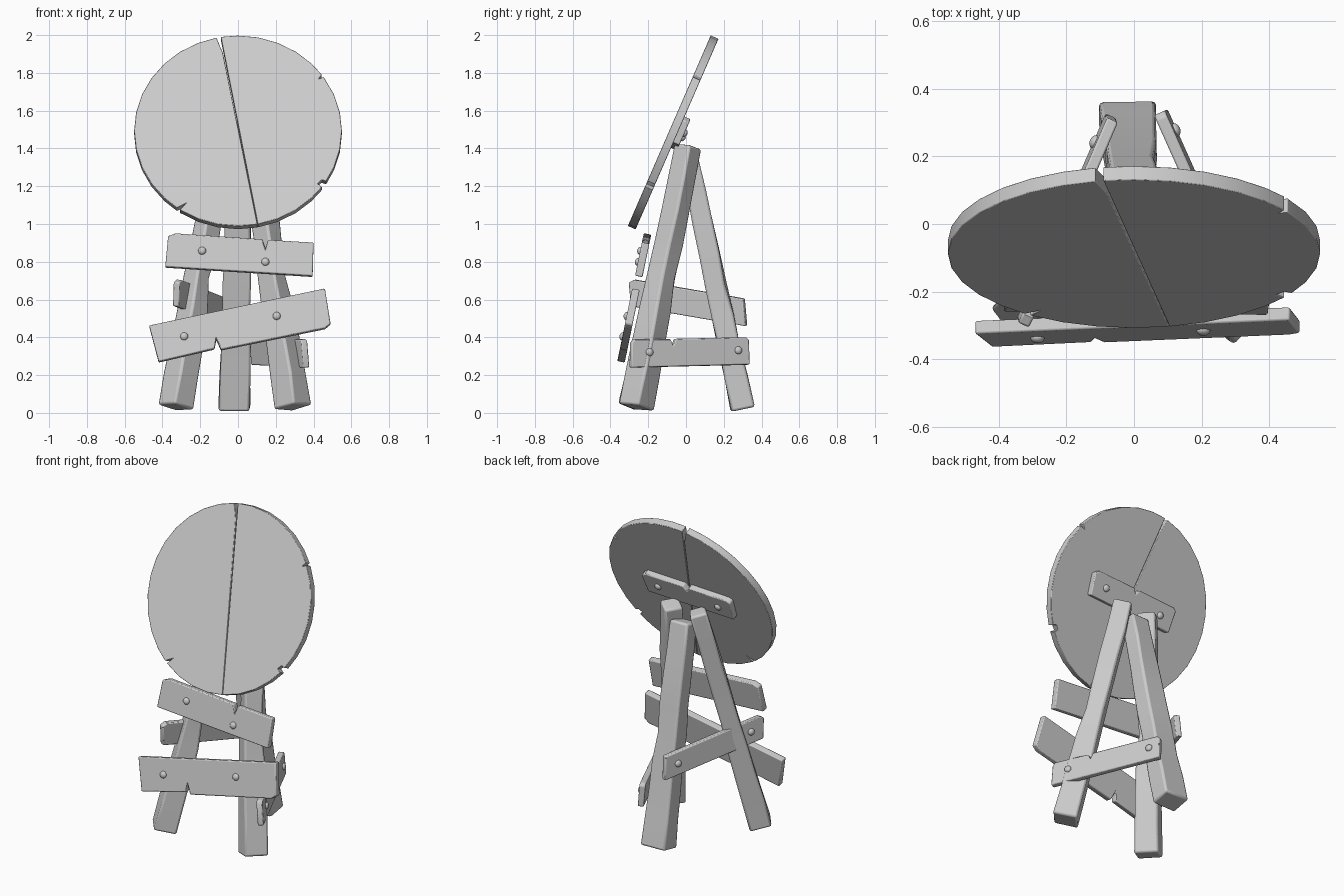
import bpy, bmesh, math, random
from mathutils import Matrix, Vector

if "Cube" in bpy.data.objects:
    bpy.data.objects.remove(bpy.data.objects["Cube"])
random.seed(4)


def finish(bm, name, matrix, bevel=0.0):
    bmesh.ops.recalc_face_normals(bm, faces=bm.faces)
    me = bpy.data.meshes.new(name)
    bm.to_mesh(me)
    bm.free()
    ob = bpy.data.objects.new(name, me)
    bpy.context.collection.objects.link(ob)
    ob.matrix_world = matrix
    if bevel:
        m = ob.modifiers.new("worn_edges", 'BEVEL')
        m.width, m.segments, m.limit_method = bevel, 2, 'ANGLE'
        m.angle_limit = math.radians(40)
    bpy.ops.object.select_all(action='DESELECT')
    ob.select_set(True)
    bpy.context.view_layer.objects.active = ob
    bpy.ops.object.shade_smooth_by_angle(angle=math.radians(35))
    return ob


def slab(name, outline, thick, matrix, bevel):
    """Outline in local XZ, extruded along Y; front faces local -Y."""
    bm = bmesh.new()
    f = bm.faces.new([bm.verts.new((x, -thick / 2, z)) for x, z in outline])
    ext = bmesh.ops.extrude_face_region(bm, geom=[f])
    vs = [v for v in ext["geom"] if isinstance(v, bmesh.types.BMVert)]
    bmesh.ops.translate(bm, verts=vs, vec=(0, thick, 0))
    return finish(bm, name, matrix, bevel)


def place(loc, yaw=0, lean=0):
    return (Matrix.Translation(loc) @ Matrix.Rotation(math.radians(yaw), 4, 'Z')
            @ Matrix.Rotation(math.radians(lean), 4, 'X'))


def plank(name, outline, nails, matrix, thick=0.04):
    slab(name, outline, thick, matrix, 0.006)
    for i, (x, z) in enumerate(nails):
        bm = bmesh.new()
        bmesh.ops.create_uvsphere(bm, u_segments=12, v_segments=8, radius=0.021)
        nail = matrix @ Matrix.Translation((x, -thick / 2, z)) @ Matrix.Diagonal((1, 0.75, 1, 1))
        finish(bm, f"{name}_nail_{i + 1}", nail)


def leg(name, foot, top, yaw, w, d, taper, dents=()):
    """Tapered, roughly hewn post; dents = (ring, corner, scale)."""
    foot, top = Vector(foot), Vector(top)
    axis = top - foot
    z = axis.normalized()
    a = math.radians(yaw)
    x = Vector((math.cos(a), math.sin(a), 0))
    x = (x - z * x.dot(z)).normalized()
    m = Matrix((x, z.cross(x), z)).transposed().to_4x4()
    m.translation = foot
    n, rings = 8, []
    bm = bmesh.new()
    for i in range(n + 1):
        s = 1 + (taper - 1) * i / n
        ring = []
        for c, (sx, sy) in enumerate(((-1, -1), (1, -1), (1, 1), (-1, 1))):
            k = s
            for r, dc, sc in dents:
                if (r, dc) == (i, c):
                    k *= sc
            j = [random.uniform(-0.004, 0.004) for _ in range(2)]
            ring.append(bm.verts.new((sx * w / 2 * k + j[0], sy * d / 2 * k + j[1],
                                      axis.length * i / n)))
        rings.append(ring)
    for lo, hi in zip(rings, rings[1:]):
        for c in range(4):
            bm.faces.new((lo[c], lo[(c + 1) % 4], hi[(c + 1) % 4], hi[c]))
    bm.faces.new(rings[0])
    bm.faces.new(rings[-1])
    finish(bm, name, m, 0.012)


# Round target board, split into two halves with chipped rims
R, TILT = 0.55, -23.5
board = place((0, -0.068, 1.485), 0, TILT)


def polar(deg, r=R):
    return (r * math.cos(math.radians(deg)), r * math.sin(math.radians(deg)))


def arc(a0, a1):
    step = 360 / 32
    inner = [k * step for k in range(-32, 65) if a0 + 2 < k * step < a1 - 2]
    return [polar(a) for a in [a0] + inner + [a1]]


right = (arc(-79, -36) + [polar(-36, 0.52), polar(-32.5, 0.525)] + arc(-32, 34.5)
         + [polar(35, 0.525)] + arc(36.2, 99.5))
left = ([(-0.080, 0.45)] + arc(102, 234) + [polar(236.5, 0.505)] + arc(236, 280.8))
slab("board_right_half", right, 0.045, board, 0.003)
slab("board_left_half", left, 0.045, board, 0.003)

# Three splayed legs
leg("front_left_leg", (-0.33, -0.265, 0.03), (-0.09, 0.012, 1.41), 40, 0.135, 0.14, 0.72,
    [(4, 1, 0.7), (4, 2, 0.85)])
leg("front_right_leg", (0.29, -0.265, 0.03), (0.09, 0.012, 1.41), -40, 0.14, 0.14, 0.75,
    [(4, 2, 0.75), (5, 2, 0.85), (4, 3, 0.8)])
leg("rear_leg", (-0.02, 0.30, 0.02), (0.005, 0.02, 1.33), 0, 0.165, 0.125, 0.78,
    [(4, 2, 0.85)])

# Front cross planks
plank("upper_front_plank",
      [(-0.385, -0.06), (0.395, -0.11), (0.40, 0.07), (0.16, 0.085), (0.145, 0.04),
       (0.13, 0.088), (-0.33, 0.12), (-0.37, 0.105)],
      [(-0.19, 0.025), (0.145, -0.035)], place((0, -0.228, 0.83), 0, -11.6))
plank("lower_front_plank",
      [(-0.42, -0.195), (-0.125, -0.125), (-0.115, -0.075), (-0.09, -0.13), (0.46, -0.015),
       (0.49, 0.01), (0.46, 0.20), (-0.47, 0.0)],
      [(-0.285, -0.06), (0.205, 0.05)], place((0, -0.305, 0.46), 0, -11.6))

# Side braces joining the front legs to the rear leg
plank("right_side_plank",
      [(-0.34, -0.08), (0.345, -0.065), (0.345, 0.065), (0.33, 0.08), (-0.08, 0.072),
       (-0.095, 0.035), (-0.11, 0.07), (-0.32, 0.07), (-0.335, 0.05)],
      [(-0.235, 0.0), (0.28, 0.01)], place((0.22, 0.015, 0.32), 114, -4), 0.035)
plank("left_side_plank",
      [(-0.33, -0.12), (0.33, -0.015), (0.34, 0.11), (0.31, 0.125), (-0.32, 0.025)],
      [(-0.24, -0.035), (0.25, 0.045)], place((-0.195, 0.015, 0.58), 246, -4), 0.035)

# Batten on the back of the board
plank("back_batten",
      [(-0.29, -0.06), (0.30, -0.09), (0.31, 0.045), (0.29, 0.06), (0.03, 0.075),
       (0.01, 0.045), (-0.01, 0.078), (-0.27, 0.09), (-0.30, 0.07)],
      [(-0.2, 0.01), (0.21, -0.015)], place((0, -0.03, 1.48), 180, -TILT))
